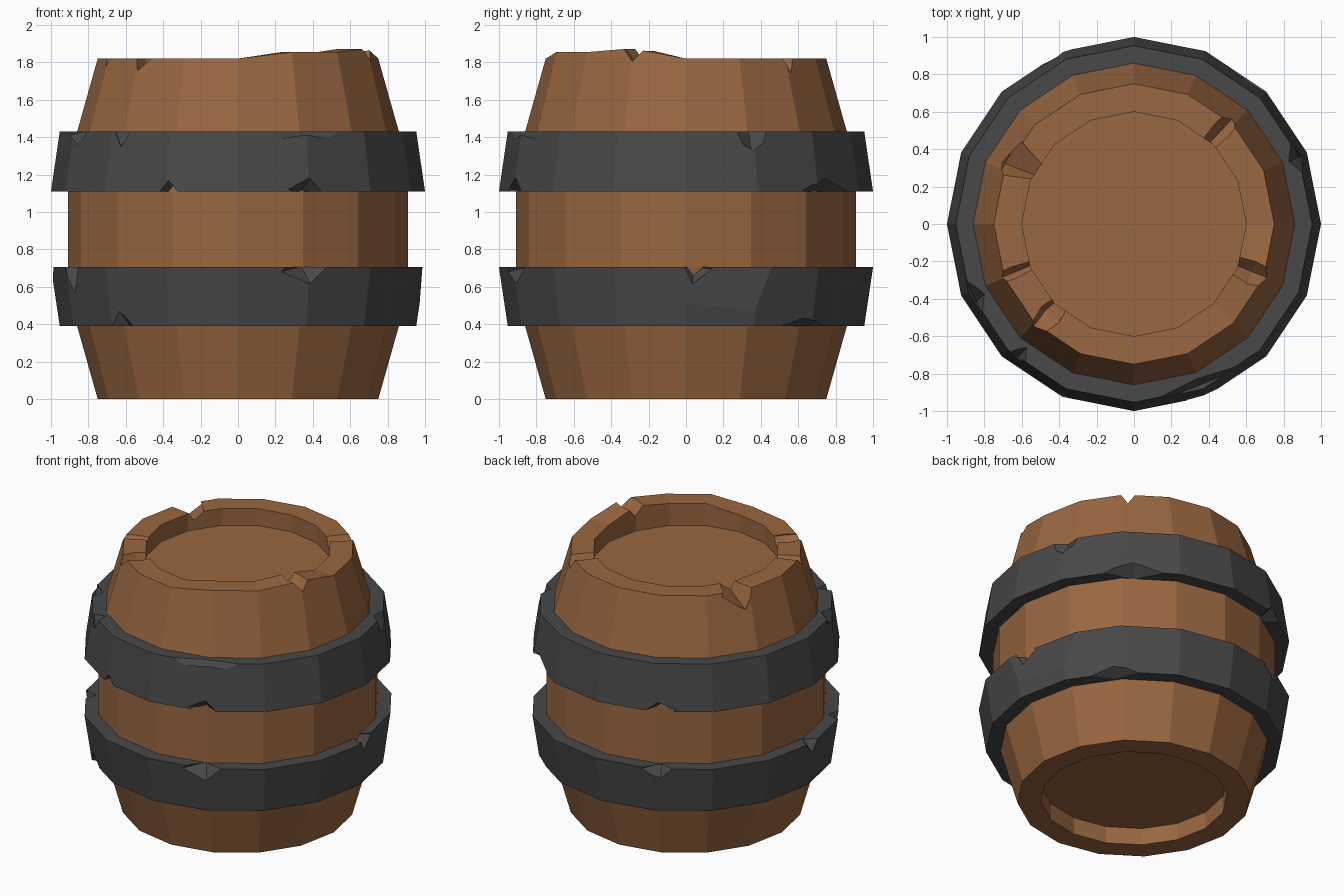
import bpy, bmesh, math
from mathutils import Matrix, Vector

if "Cube" in bpy.data.objects:
    bpy.data.objects.remove(bpy.data.objects["Cube"])

SIDES = 16


def material(name, rgb):
    m = bpy.data.materials.new(name)
    m.diffuse_color = (*rgb, 1)
    m.use_nodes = True
    m.node_tree.nodes["Principled BSDF"].inputs["Base Color"].default_value = m.diffuse_color
    return m


wood = material("wood", (0.32, 0.135, 0.052))
iron = material("dark_iron", (0.065, 0.065, 0.065))


def add_object(name, bm, mat):
    bmesh.ops.recalc_face_normals(bm, faces=bm.faces[:])
    me = bpy.data.meshes.new(name)
    bm.to_mesh(me)
    bm.free()
    me.materials.append(mat)
    ob = bpy.data.objects.new(name, me)
    bpy.context.collection.objects.link(ob)
    return ob


def lathe(profile, closed):
    """Spin (radius, z) points; close into a ring or cap both ends."""
    bm = bmesh.new()
    rings = [[bm.verts.new((r * math.cos(math.tau * i / SIDES),
                            r * math.sin(math.tau * i / SIDES), z))
              for i in range(SIDES)] for r, z in profile]
    pairs = list(zip(rings, rings[1:]))
    if closed:
        pairs.append((rings[-1], rings[0]))
    for a, b in pairs:
        for i in range(SIDES):
            j = (i + 1) % SIDES
            bm.faces.new((a[i], a[j], b[j], b[i]))
    if not closed:
        bm.faces.new(rings[0])
        bm.faces.new(rings[-1])
    return bm, rings


def carve(ob, chips):
    """Cut faceted chips: (angle, radius, z, radial, tangential, vertical, tilt)."""
    bm = bmesh.new()
    for ang, r, z, a, b, c, tilt in chips:
        m = (Matrix.Rotation(math.radians(ang), 4, 'Z')
             @ Matrix.Translation((r, 0, z))
             @ Matrix.Rotation(math.radians(tilt), 4, 'X')
             @ Matrix.Diagonal((a, b, c, 1)))
        pts = [(1, 0, 0), (-1, 0, 0), (0, 1, 0), (0, -1, 0), (0, 0, 1), (0, 0, -1)]
        v = [bm.verts.new(m @ Vector(p)) for p in pts]
        for x in (0, 1):
            for y in (2, 3):
                for w in (4, 5):
                    bm.faces.new((v[x], v[y], v[w]))
    cutter = add_object("chip_cutter", bm, ob.data.materials[0])
    cutter.hide_render = True
    mod = ob.modifiers.new("chips", 'BOOLEAN')
    mod.operation = 'DIFFERENCE'
    mod.solver = 'EXACT'
    mod.object = cutter
    bpy.context.view_layer.objects.active = ob
    bpy.ops.object.modifier_apply(modifier=mod.name)
    bpy.data.objects.remove(cutter)


# Barrel body with recessed lid and base
bm, rings = lathe([(0.6, 0.12), (0.6, 0), (0.75, 0), (0.86, 0.39), (0.908, 0.70),
                   (0.908, 1.11), (0.86, 1.43), (0.75, 1.82), (0.6, 1.82), (0.6, 1.70)], False)
# raised stretch of the worn rim
for i, dz in {13: 0.035, 14: 0.035, 15: 0.055}.items():
    for ring in rings[7:9]:
        ring[i].co.z += dz
body = add_object("barrel_body", bm, wood)
carve(body, [
    (47, 0.69, 1.83, 0.60, 0.055, 0.10, 0),
    (152, 0.76, 1.83, 0.30, 0.13, 0.15, 15),
    (202, 0.70, 1.83, 0.40, 0.04, 0.06, 0),
    (227, 0.66, 1.83, 0.30, 0.07, 0.12, -15),
    (338, 0.68, 1.88, 0.50, 0.075, 0.09, 0),
])

# Lower hoop, with a broad flattened dent on the right side
bm, rings = lathe([(0.8, 0.39), (0.953, 0.39), (1.0, 0.705), (0.8, 0.705)], True)
n = Vector((math.cos(math.radians(12)), math.sin(math.radians(12)), 0))
bmesh.ops.bisect_plane(bm, geom=bm.verts[:] + bm.edges[:] + bm.faces[:],
                       plane_co=n * 0.95, plane_no=n, clear_outer=True)
bmesh.ops.holes_fill(bm, edges=[e for e in bm.edges if e.is_boundary], sides=0)
lower = add_object("lower_hoop", bm, iron)
carve(lower, [
    (292, 0.99, 0.71, 0.09, 0.19, 0.10, 12),
    (206, 0.99, 0.71, 0.07, 0.07, 0.21, 0),
    (229, 0.95, 0.385, 0.08, 0.08, 0.09, 10),
    (3, 0.95, 0.71, 0.10, 0.09, 0.11, -10),
    (42, 0.95, 0.385, 0.09, 0.25, 0.05, 0),
    (115, 0.99, 0.71, 0.08, 0.13, 0.08, 8),
    (180, 1.0, 0.71, 0.09, 0.08, 0.09, 0),
])

# Upper hoop
bm, rings = lathe([(0.8, 1.11), (1.0, 1.11), (0.953, 1.43), (0.8, 1.43)], True)
upper = add_object("upper_hoop", bm, iron)
carve(upper, [
    (205, 0.94, 1.435, 0.06, 0.12, 0.10, 12),
    (229, 0.94, 1.435, 0.07, 0.05, 0.11, 0),
    (292, 0.93, 1.435, 0.04, 0.50, 0.06, 0),
    (248, 0.97, 1.105, 0.22, 0.06, 0.07, 0),
    (292, 0.99, 1.105, 0.10, 0.12, 0.08, -10),
    (22, 0.95, 1.435, 0.06, 0.11, 0.15, 0),
    (50, 0.98, 1.105, 0.10, 0.24, 0.08, 0),
    (115, 0.99, 1.105, 0.13, 0.13, 0.07, 10),
])
